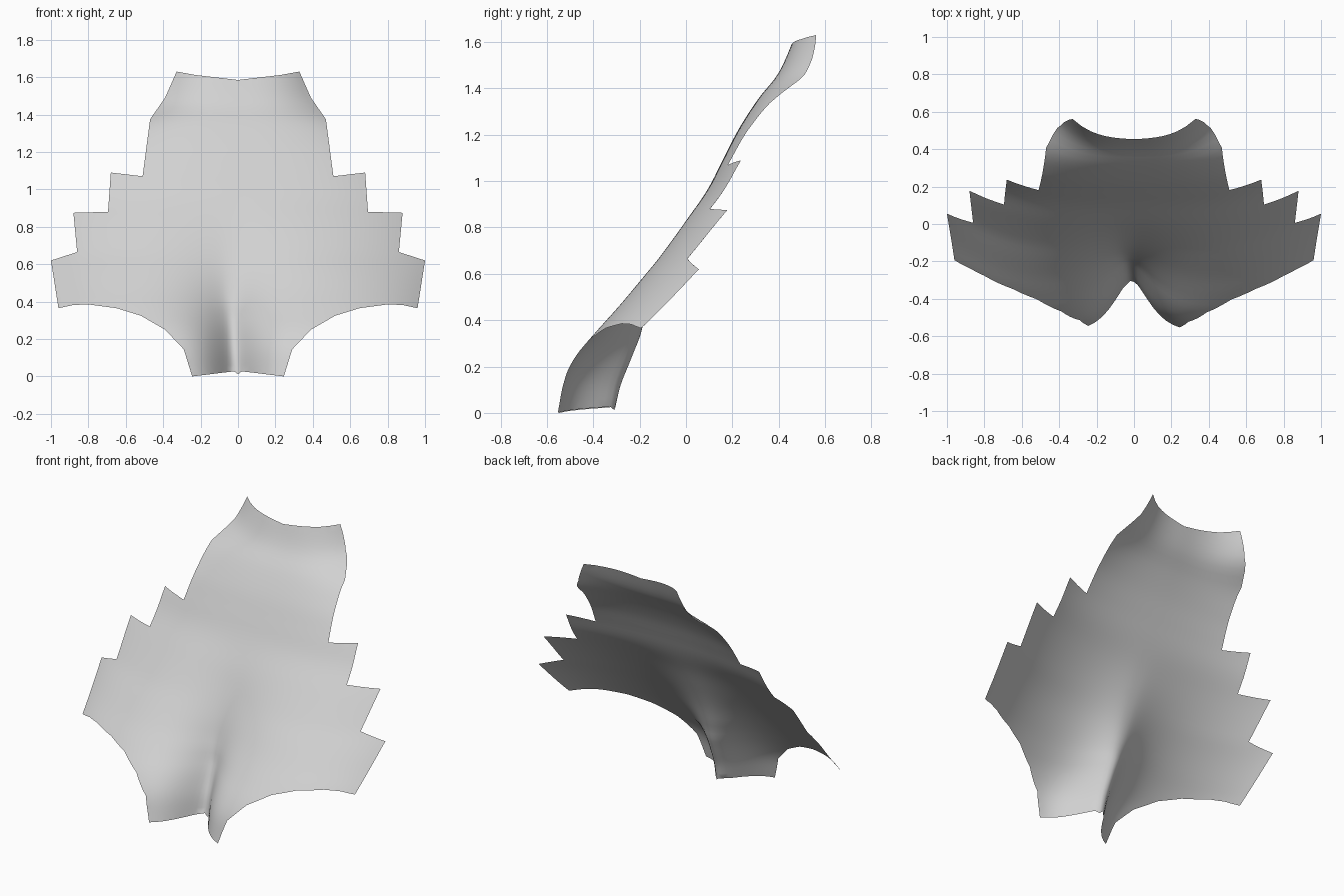
import bpy, math
from mathutils import Vector
from mathutils.geometry import delaunay_2d_cdt

if "Cube" in bpy.data.objects:
    bpy.data.objects.remove(bpy.data.objects["Cube"])

# Half outline as (x, z), from the bottom centre round to the top centre
HALF = [(0, .012), (.02, .027), (.1, .018), (.245, 0), (.29, .145), (.39, .25),
        (.52, .325), (.65, .365), (.8, .385), (.88, .382), (.96, .365),
        (1, .62), (.86, .665), (.88, .875), (.695, .88), (.68, 1.09),
        (.51, 1.07), (.47, 1.375), (.39, 1.49), (.328, 1.63), (.23, 1.612), (0, 1.585)]

# Profiles up the height, as (z, value)
SPINE = [(0, -.572), (.15, -.535), (.25, -.482), (.34, -.41), (.45, -.315), (.58, -.212),
         (.7, -.115), (.84, -.005), (.97, .095), (1.1, .165), (1.227, .232), (1.36, .318),
         (1.46, .397), (1.6, .46), (1.64, .47)]
FLARE = [(0, .23), (.4, .23), (.62, .235), (.88, .228), (1.1, .25), (1.25, .38),
         (1.375, .75), (1.49, 1.95), (1.63, 2.65)]
GROOVE = [(0, .262), (.1, .262), (.2, .262), (.3, .235), (.4, .18), (.5, .133),
          (.6, .095), (.7, .062), (.84, .025), (1, 0), (1.7, 0)]
WIDTH = [(0, .12), (.2, .14), (.4, .19), (.7, .25), (1.7, .25)]


def curve(pts, t):
    """Smooth interpolation through the profile points."""
    t = min(max(t, pts[0][0]), pts[-1][0])
    i = next(k for k in range(len(pts) - 1) if t <= pts[k + 1][0])
    slope = lambda a, b: (pts[b][1] - pts[a][1]) / (pts[b][0] - pts[a][0])
    (x0, y0), (x1, y1) = pts[i], pts[i + 1]
    m0 = slope(max(i - 1, 0), i + 1)
    m1 = slope(i, min(i + 2, len(pts) - 1))
    h = x1 - x0
    s = (t - x0) / h
    return (y0 * (1 + 2 * s) * (1 - s) ** 2 + y1 * s * s * (3 - 2 * s)
            + h * m0 * s * (1 - s) ** 2 + h * m1 * s * s * (s - 1))


def depth(x, z):
    """Leaning spine, sides swept back, and a central groove at the bottom."""
    power = 4 if z < .4 else max(3, 4 - (z - .4) * 4)
    soft = .015 + .06 * max(0, z - .3)            # the groove softens upwards
    off = x + .012 + .06 * min(z, .45)            # and drifts slightly sideways
    r = math.hypot(off, soft) - soft
    groove = curve(GROOVE, z) * math.exp(-(r / curve(WIDTH, z)) ** 1.4)
    return curve(SPINE, z) + curve(FLARE, z) * abs(x) ** power + groove


# Mirrored, subdivided outline
corners = HALF + [(-x, z) for x, z in HALF[-2:0:-1]]
outline = []
for i, p in enumerate(corners):
    a, b = Vector(p), Vector(corners[(i + 1) % len(corners)])
    n = max(1, round((b - a).length / .04))
    outline += [a.lerp(b, k / n) for k in range(n)]
edges = [(i, (i + 1) % len(outline)) for i in range(len(outline))]

# Interior grid, kept clear of the outline
inner = []
for i in range(-50, 51):
    for k in range(1, 55):
        p = Vector((i * .02, k * .03))
        if min((p - q).length for q in outline) > .016:
            inner.append(p)

flat, _, tris, *_ = delaunay_2d_cdt(outline + inner, edges, [], 1, 1e-5)

# Curved sheet
mesh = bpy.data.meshes.new("curved_sheet")
mesh.from_pydata([(p.x, depth(p.x, p.y), p.y) for p in flat], [], [list(t) for t in tris])
mesh.update()
mesh.polygons.foreach_set("use_smooth", [True] * len(mesh.polygons))
sheet = bpy.data.objects.new("curved_sheet", mesh)
bpy.context.collection.objects.link(sheet)

grey = bpy.data.materials.new("light_grey")
grey.diffuse_color = (.64, .64, .64, 1)
grey.use_nodes = True
grey.node_tree.nodes["Principled BSDF"].inputs["Base Color"].default_value = grey.diffuse_color
mesh.materials.append(grey)
